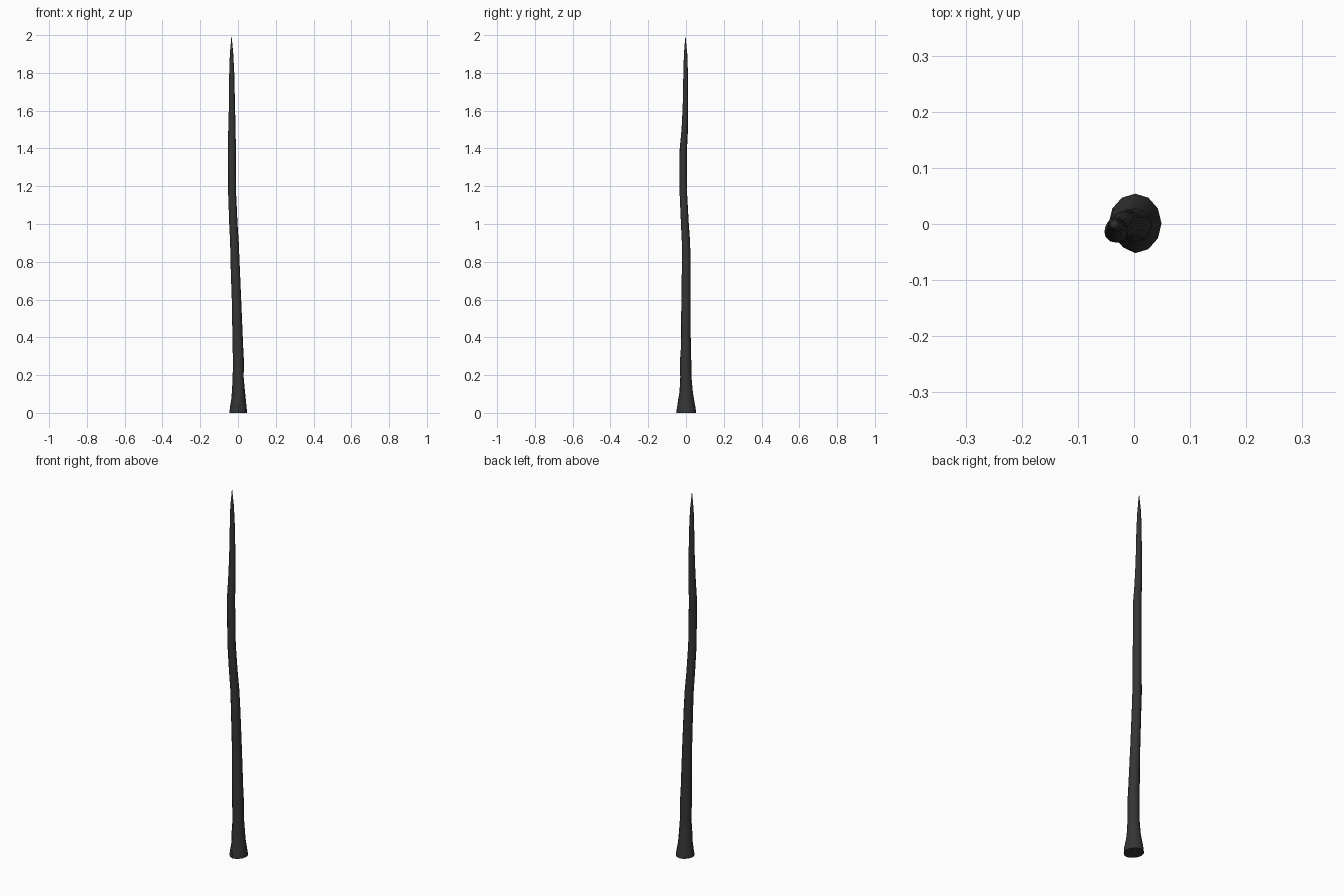
import bpy, bmesh, math, random

random.seed(4)
SIDES = 12

# Stations up the stick: z, centre x, centre y, half width x, half width y, bumpiness
stations = [
    (0.00,  0.002,  0.001, 0.047, 0.053, 0.00),
    (0.03,  0.002,  0.001, 0.044, 0.048, 0.03),
    (0.07,  0.002,  0.001, 0.038, 0.041, 0.05),
    (0.11,  0.002,  0.000, 0.034, 0.035, 0.05),
    (0.19,  0.002,  -0.001, 0.029, 0.030, 0.04),
    (0.27,  0.002, -0.002, 0.030, 0.030, 0.04),
    (0.35,  0.000, -0.001, 0.028, 0.026, 0.03),
    (0.60, -0.008,  0.000, 0.025, 0.024, 0.03),
    (0.80, -0.015,  0.001, 0.024, 0.023, 0.03),
    (0.90, -0.019,  0.000, 0.023, 0.022, 0.03),
    (1.00, -0.024, -0.006, 0.022, 0.021, 0.03),
    (1.15, -0.030, -0.013, 0.021, 0.020, 0.03),
    (1.40, -0.032, -0.014, 0.021, 0.019, 0.03),
    (1.50, -0.032, -0.007, 0.019, 0.017, 0.03),
    (1.62, -0.032, -0.003, 0.016, 0.015, 0.03),
    (1.80, -0.033, -0.002, 0.013, 0.012, 0.03),
    (1.90, -0.034, -0.002, 0.009, 0.009, 0.02),
]

bm = bmesh.new()
rings = []
for z, cx, cy, rx, ry, bump in stations:
    ring = []
    for i in range(SIDES):
        a = math.tau * i / SIDES
        k = 1 + random.uniform(-bump, bump)
        # flattened root on the front left of the flare
        if z < 0.1 and i in (7, 8):
            k *= 0.92
        ring.append(bm.verts.new((cx + rx * k * math.cos(a),
                                  cy + ry * k * math.sin(a), z)))
    rings.append(ring)

# Skin the rings, cap the foot and close the tip
for lo, hi in zip(rings, rings[1:]):
    for i in range(SIDES):
        j = (i + 1) % SIDES
        bm.faces.new((lo[i], lo[j], hi[j], hi[i]))
bm.faces.new(rings[0][::-1])
tip = bm.verts.new((-0.034, -0.003, 2.0))
for i in range(SIDES):
    bm.faces.new((rings[-1][i], rings[-1][(i + 1) % SIDES], tip))

mesh = bpy.data.meshes.new("wooden_stake")
bm.to_mesh(mesh)
bm.free()
stake = bpy.data.objects.new("wooden_stake", mesh)
bpy.context.collection.objects.link(stake)

# Dark charred wood
mat = bpy.data.materials.new("dark_wood")
mat.diffuse_color = (0.035, 0.035, 0.035, 1)
mesh.materials.append(mat)

bpy.context.view_layer.objects.active = stake
stake.select_set(True)
bpy.ops.object.shade_smooth_by_angle(angle=math.radians(40))
